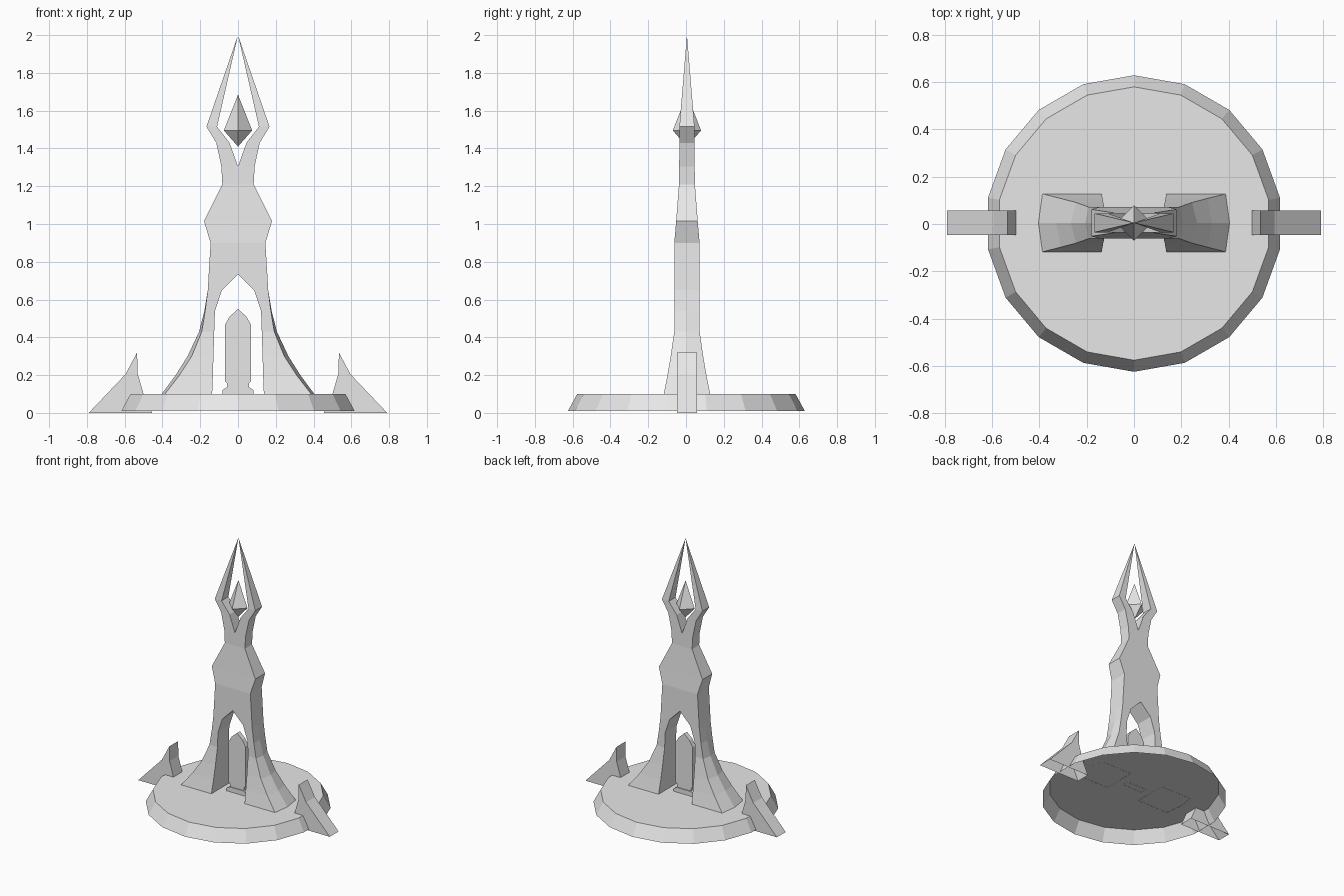
import bpy
import bmesh
import math

cube = bpy.data.objects.get("Cube")
if cube:
    bpy.data.objects.remove(cube, do_unlink=True)

stone = bpy.data.materials.new("pale_stone")
stone.use_nodes = True
stone.diffuse_color = (0.8, 0.8, 0.8, 1)
stone.node_tree.nodes["Principled BSDF"].inputs["Base Color"].default_value = (0.8, 0.8, 0.8, 1)

SHIFT = 0.005  # upright parts sit slightly behind the middle


def finish(bm, name, y=SHIFT):
    bmesh.ops.remove_doubles(bm, verts=bm.verts[:], dist=0.0005)
    bmesh.ops.recalc_face_normals(bm, faces=bm.faces[:])
    mesh = bpy.data.meshes.new(name)
    bm.to_mesh(mesh)
    bm.free()
    mesh.materials.append(stone)
    obj = bpy.data.objects.new(name, mesh)
    obj.location.y = y
    bpy.context.collection.objects.link(obj)


def extrude_profile(name, points, depth):
    """Extrude an x-z outline along y; the edge from last to first point stays open."""
    bm = bmesh.new()
    front, back = [[bm.verts.new((x, y, z)) for x, z in points] for y in (-depth, depth)]
    bm.faces.new(front)
    bm.faces.new(back[::-1])
    for i in range(len(points) - 1):
        bm.faces.new((front[i + 1], front[i], back[i], back[i + 1]))
    finish(bm, name)


# Round platform: a top and a sloped rim, open underneath
bm = bmesh.new()
bmesh.ops.create_cone(bm, cap_ends=True, segments=18, radius1=0.627, radius2=0.578, depth=0.09)
bmesh.ops.translate(bm, verts=bm.verts[:], vec=(0, 0, 0.055))
bmesh.ops.recalc_face_normals(bm, faces=bm.faces[:])
underside = [f for f in bm.faces if f.normal.z < -0.9]
bmesh.ops.delete(bm, geom=underside, context="FACES_ONLY")
finish(bm, "platform", 0.002)

# Tower sections: height, outer x, ridge x, inner x, half depth
sections = [
    (0.099, 0.388, 0.405, 0.137, 0.123),
    (0.20, 0.310, 0.330, 0.133, 0.103),
    (0.30, 0.245, 0.267, 0.130, 0.086),
    (0.43, 0.192, 0.206, 0.126, 0.067),
    (0.54, 0.174, 0.178, 0.122, 0.067),
    (0.65, 0.160, 0.160, 0.085, 0.067),
    (0.735, 0.155, 0.155, 0, 0.067),
    (0.90, 0.145, 0.145, 0, 0.067),
    (1.015, 0.180, 0.180, 0, 0.057),
    (1.21, 0.083, 0.083, 0, 0.042),
    (1.305, 0.088, 0.088, 0, 0.041),
    (1.43, 0.115, 0.115, 0.045, 0.040),
    (1.515, 0.167, 0.167, 0.111, 0.040),
    (2.0, 0, 0, 0, 0),
]
bm = bmesh.new()
for side in (-1, 1):
    rings = []
    for z, outer, ridge, inner, d in sections:
        ring = [(inner, -d), (outer, -d), (ridge, 0), (outer, d), (inner, d)]
        rings.append([bm.verts.new((side * x, y, z)) for x, y in ring])
    for i in range(len(rings) - 1):
        low, high = rings[i], rings[i + 1]
        solid_middle = sections[i][3] == 0 and sections[i + 1][3] == 0
        for k in range(4 if solid_middle else 5):
            n = (k + 1) % 5
            bm.faces.new((low[k], low[n], high[n], high[k]))
bmesh.ops.dissolve_degenerate(bm, dist=0.0005, edges=bm.edges[:])
finish(bm, "tower")

# Floating crystal between the prongs
bm = bmesh.new()
girdle = [bm.verts.new((0.075 * math.cos(a), 0.075 * math.sin(a), 1.495))
          for a in (k * math.pi / 2 for k in range(4))]
for tip_z in (1.685, 1.41):
    tip = bm.verts.new((0, 0, tip_z))
    for k in range(4):
        bm.faces.new((girdle[k], girdle[(k + 1) % 4], tip))
finish(bm, "crystal")

# Pointed side fins, open underneath
fin = [(0.79, 0), (0.595, 0.205), (0.534, 0.32), (0.532, 0.21), (0.50, 0.10), (0.455, 0)]
for side, label in ((1, "left"), (-1, "right")):
    extrude_profile(label + "_fin", [(side * x, z) for x, z in fin], 0.052)

# Arched tablet under the tower, with its thin foot
half = [(0.058, 0.12), (0.058, 0.155), (0.07, 0.17), (0.07, 0.465), (0.044, 0.51)]
tablet = half + [(0, 0.55)] + [(-x, z) for x, z in reversed(half)]
extrude_profile("tablet", tablet, 0.017)
foot = [(0.082, 0.099), (0.082, 0.12), (0.06, 0.135)]
extrude_profile("tablet_foot", foot + [(-x, z) for x, z in reversed(foot)], 0.024)
